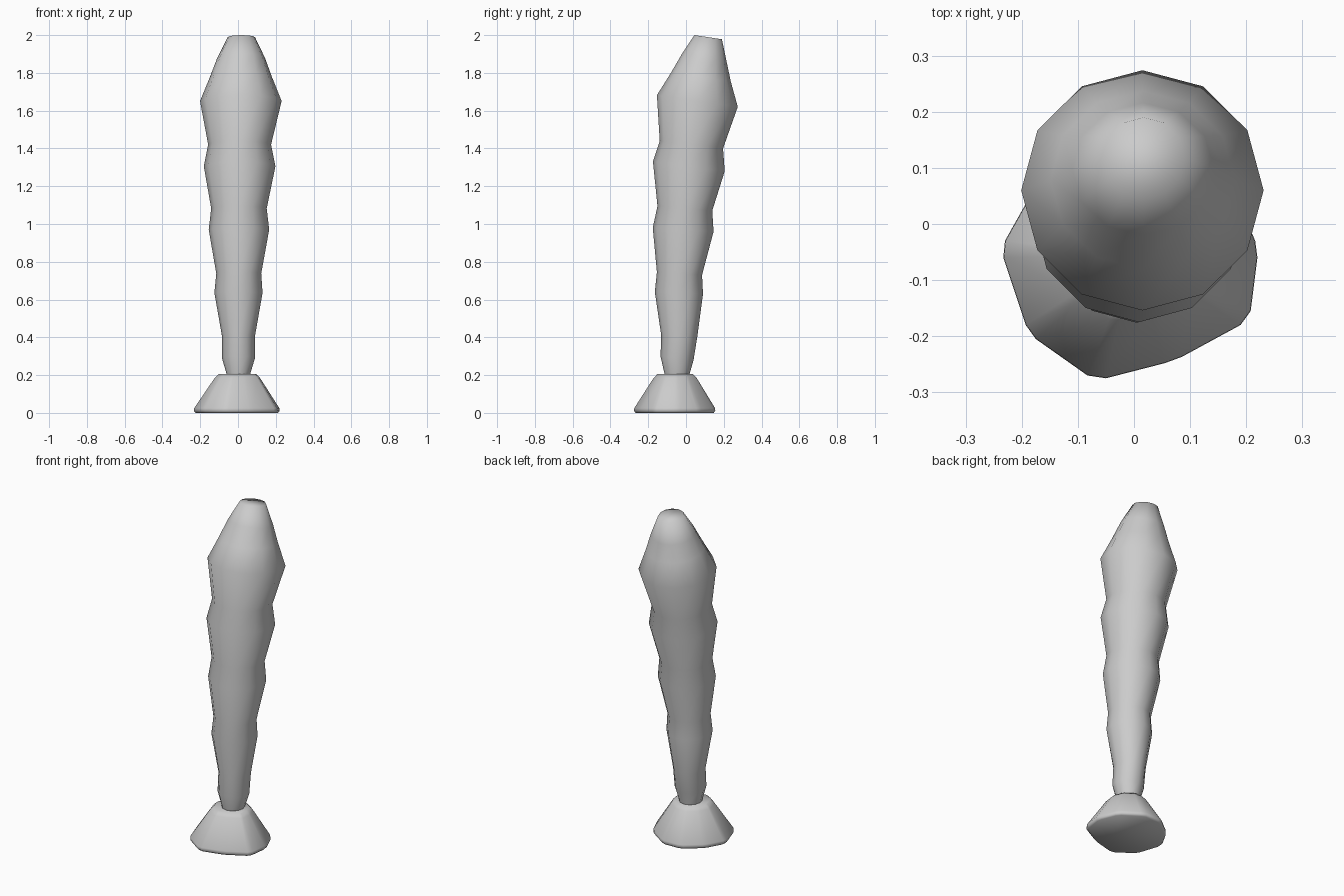
import bpy, bmesh
from math import cos, sin, pi


def skin(name, rings):
    """Bridge equal-sized rings into a closed, smooth shaded object."""
    bm = bmesh.new()
    loops = [[bm.verts.new(p) for p in ring] for ring in rings]
    n = len(loops[0])
    for a, b in zip(loops, loops[1:]):
        for i in range(n):
            j = (i + 1) % n
            bm.faces.new((a[i], a[j], b[j], b[i]))
    bm.faces.new(loops[0][::-1])
    bm.faces.new(loops[-1])
    bmesh.ops.recalc_face_normals(bm, faces=bm.faces)
    for f in bm.faces:
        f.smooth = True
    me = bpy.data.meshes.new(name)
    bm.to_mesh(me)
    bm.free()
    ob = bpy.data.objects.new(name, me)
    bpy.context.collection.objects.link(ob)
    return ob


def tilted_ring(x0, x1, y0, z0, y1, z1, n=12):
    """Ellipse spanning x0..x1, from front point (y0, z0) to back point (y1, z1)."""
    cx, rx = (x0 + x1) / 2, (x1 - x0) / 2
    pts = []
    for i in range(n):
        a = 2 * pi * i / n
        t = (1 + sin(a)) / 2
        pts.append((cx + rx * cos(a), y0 + (y1 - y0) * t, z0 + (z1 - z0) * t))
    return pts


# Ribbed, leaning body: left x, right x, front y, front z, back y, back z
body = [
    (-.060, .063, -.113, .190, .018, .190),
    (-.062, .066, -.115, .212, .020, .210),
    (-.085, .090, -.135, .300, .040, .280),
    (-.085, .090, -.131, .410, .060, .405),
    (-.125, .130, -.165, .640, .090, .630),
    (-.115, .123, -.154, .745, .085, .730),
    (-.155, .165, -.176, .980, .146, .960),
    (-.142, .152, -.151, 1.095, .139, 1.070),
    (-.181, .198, -.175, 1.330, .205, 1.280),
    (-.158, .175, -.139, 1.440, .196, 1.400),
    (-.201, .231, -.154, 1.682, .274, 1.620),
    (-.149, .180, -.080, 1.800, .237, 1.755),
    (-.110, .143, -.020, 1.903, .216, 1.855),
    (-.055, .090, .045, 2.000, .190, 1.978),
]
skin("ribbed_body", [tilted_ring(*r) for r in body])

# Irregular faceted foot, outline with clipped corners
outline = [
    (-.233, -.060), (-.193, -.180), (-.175, -.205), (-.083, -.270),
    (-.050, -.275), (.055, -.248), (.085, -.237), (.190, -.180),
    (.208, -.155), (.220, -.060), (.216, -.030), (.180, .055),
    (.160, .080), (.070, .142), (.040, .155), (-.050, .152),
    (-.080, .142), (-.165, .075), (-.185, .050), (-.230, -.030),
]


def foot_ring(s, z):
    return [(x * s, -.055 + (y + .055) * s, z) for x, y in outline]


foot = skin("foot", [foot_ring(s, z) for s, z in
                     ((.96, 0), (1, .010), (.995, .025), (.53, .185), (.44, .205))])
